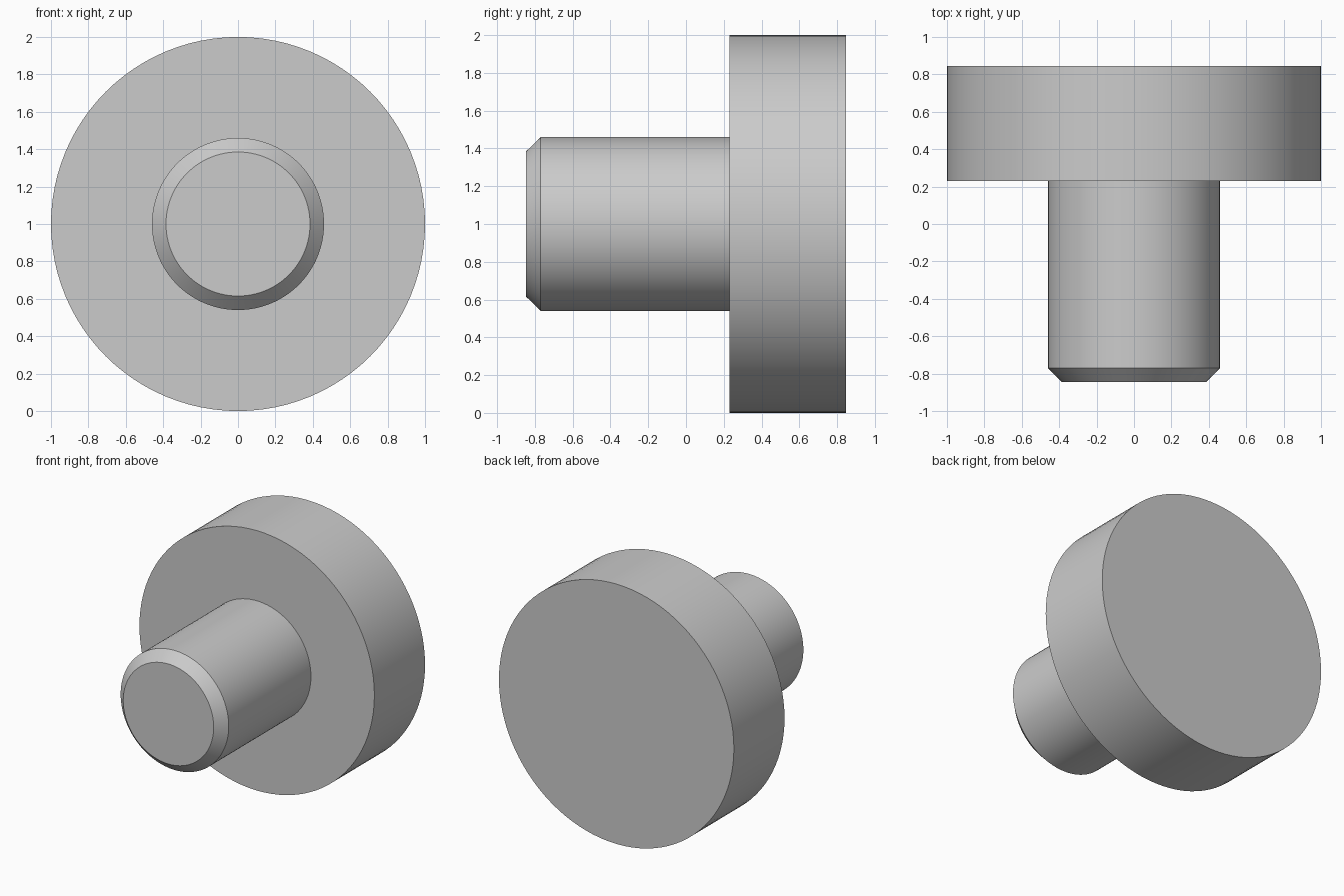
import bpy, bmesh, math
from mathutils import Matrix, Vector

SEGMENTS = 96

if "Cube" in bpy.data.objects:
    bpy.data.objects.remove(bpy.data.objects["Cube"], do_unlink=True)

grey = bpy.data.materials.new("plain grey")
grey.use_nodes = True
grey.diffuse_color = (0.6, 0.6, 0.6, 1)
grey.node_tree.nodes["Principled BSDF"].inputs["Base Color"].default_value = grey.diffuse_color


def turned_part(name, profile):
    """Spin (radius, y) points around the horizontal axis at z = 1."""
    bm = bmesh.new()
    verts = [bm.verts.new((r, y, 1)) for r, y in profile]
    edges = [bm.edges.new(pair) for pair in zip(verts, verts[1:])]
    bmesh.ops.spin(bm, geom=verts + edges, cent=(0, 0, 1), axis=(0, 1, 0),
                   angle=math.tau, steps=SEGMENTS, use_merge=True)
    bmesh.ops.remove_doubles(bm, verts=bm.verts, dist=1e-4)
    # Close both flat ends
    bmesh.ops.holes_fill(bm, edges=[e for e in bm.edges if e.is_boundary], sides=0)
    bmesh.ops.recalc_face_normals(bm, faces=bm.faces)
    mesh = bpy.data.meshes.new(name)
    bm.to_mesh(mesh)
    bm.free()
    mesh.materials.append(grey)
    obj = bpy.data.objects.new(name, mesh)
    bpy.context.collection.objects.link(obj)
    bpy.ops.object.select_all(action="DESELECT")
    obj.select_set(True)
    bpy.context.view_layer.objects.active = obj
    bpy.ops.object.shade_smooth_by_angle(angle=math.radians(30))
    return obj


# Wide round head at the back
turned_part("head", [(1, 0.23), (1, 0.846)])

# Pin with a chamfered tip at the front
turned_part("pin", [(0.385, -0.846), (0.46, -0.77), (0.46, 0.23)])
